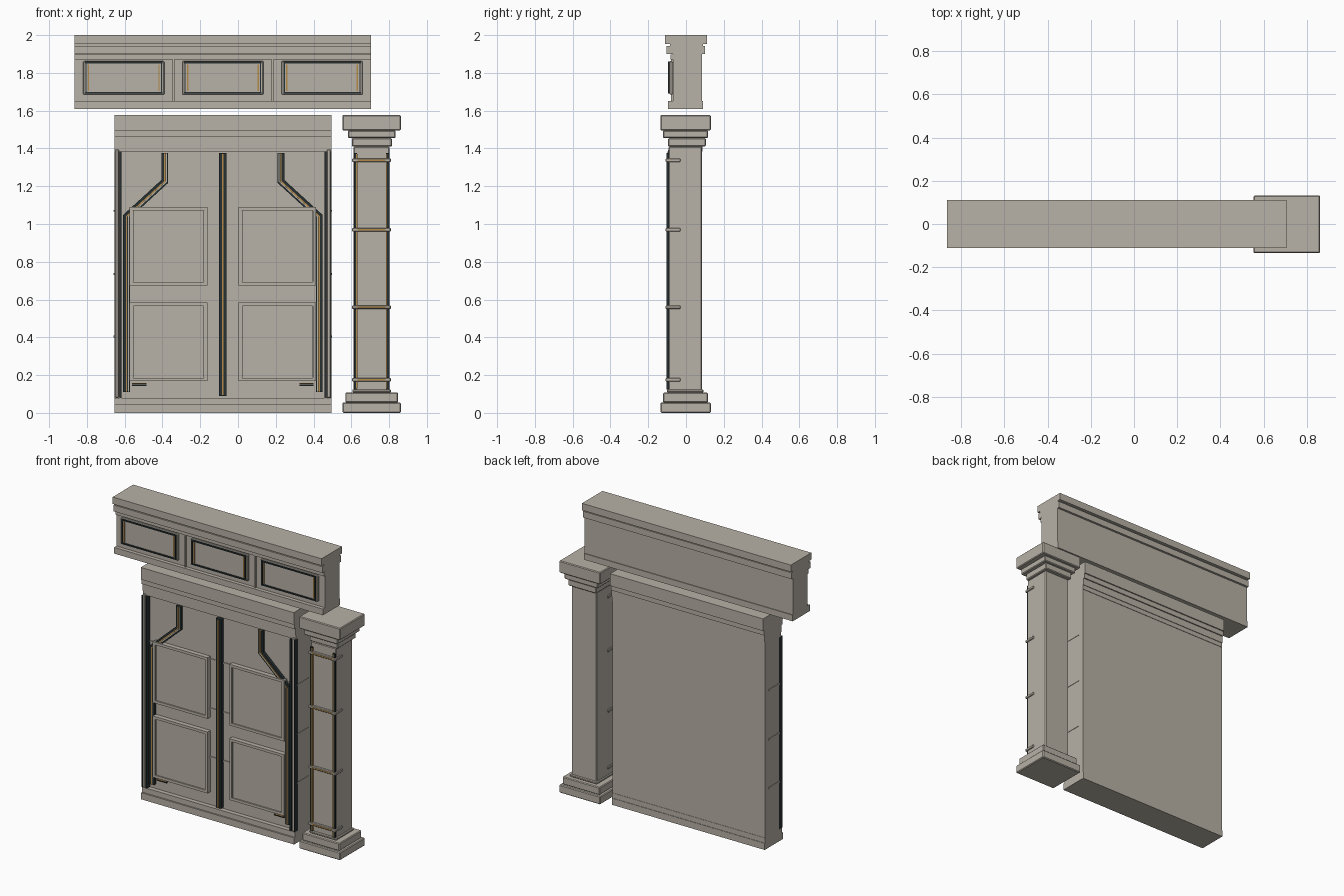
import bpy, bmesh
from mathutils import Vector

cube = bpy.data.objects.get("Cube")
if cube:
    bpy.data.objects.remove(cube)


def material(name, rgb):
    m = bpy.data.materials.new(name)
    m.use_nodes = True
    m.diffuse_color = (*rgb, 1)
    m.node_tree.nodes["Principled BSDF"].inputs["Base Color"].default_value = (*rgb, 1)
    return m


STONE = material("warm stone", (0.48, 0.445, 0.385))
DARK = material("dark metal", (0.02, 0.03, 0.032))
GOLD = material("aged gold", (0.46, 0.26, 0.07))


def finish(name, bm, mat, bevel=0):
    bmesh.ops.recalc_face_normals(bm, faces=bm.faces)
    mesh = bpy.data.meshes.new(name)
    bm.to_mesh(mesh)
    bm.free()
    mesh.materials.append(mat)
    ob = bpy.data.objects.new(name, mesh)
    bpy.context.collection.objects.link(ob)
    if bevel:
        mod = ob.modifiers.new("soft edge", "BEVEL")
        mod.width, mod.segments = bevel, 1
    return ob


def box(name, x, y, z, mat=STONE, bevel=0):
    """Box from its (low, high) extents on each axis."""
    bm = bmesh.new()
    bmesh.ops.create_cube(bm, size=1)
    for v in bm.verts:
        v.co = [e[0] if c < 0 else e[1] for c, e in zip(v.co, (x, y, z))]
    return finish(name, bm, mat, bevel)


def ribbon(name, path, width, y, mat):
    """Mitred strip that follows an x-z path, between two depths."""
    pts = [Vector(p) for p in path]
    bm = bmesh.new()
    rings = []
    for i, p in enumerate(pts):
        a = (p - pts[i - 1]).normalized() if i else (pts[1] - p).normalized()
        b = (pts[i + 1] - p).normalized() if i < len(pts) - 1 else a
        t = (a + b).normalized()
        n = Vector((-t.y, t.x)) * (width / 2 / t.dot(a))
        rings.append([bm.verts.new((q.x, d, q.y)) for q, d in
                      ((p + n, y[0]), (p - n, y[0]), (p - n, y[1]), (p + n, y[1]))])
    for r, s in zip(rings, rings[1:]):
        for k in range(4):
            bm.faces.new((r[k], r[k - 1], s[k - 1], s[k]))
    bm.faces.new(rings[0])
    bm.faces.new(rings[-1])
    return finish(name, bm, mat)


def frame(name, x, z, y, w, mat):
    """Four bars round a rectangle."""
    for side, xs in (("left", (x[0], x[0] + w)), ("right", (x[1] - w, x[1]))):
        box(f"{name}_{side}", xs, y, z, mat)
    for side, zs in (("bottom", (z[0], z[0] + w)), ("top", (z[1] - w, z[1]))):
        box(f"{name}_{side}", (x[0] + w, x[1] - w), y, zs, mat)


# Upper entablature: stacked courses
LX = (-0.865, 0.705)
for name, y, z in (("frieze_base", (-0.095, 0.09), (1.61, 1.652)),
                   ("frieze_body", (-0.07, 0.085), (1.652, 1.90)),
                   ("frieze_bead", (-0.082, 0.085), (1.87, 1.897)),
                   ("frieze_moulding", (-0.102, 0.10), (1.90, 1.943)),
                   ("frieze_neck", (-0.085, 0.09), (1.943, 1.953)),
                   ("frieze_cap", (-0.11, 0.11), (1.953, 2.0))):
    box(name, LX, y, z)

# Entablature panels with dark frames and gold side fillets
for i in range(3):
    x0 = -0.82 + i * 0.525
    x1 = x0 + 0.43
    box("frieze_panel", (x0, x1), (-0.088, -0.07), (1.685, 1.862), STONE, 0.004)
    for z in (1.69, 1.85):
        box("frieze_panel_dark_rail", (x0 + 0.01, x1 - 0.01), (-0.095, -0.085), (z, z + 0.009), DARK)
    for x in (x0 + 0.012, x1 - 0.018):
        box("frieze_panel_dark_stile", (x, x + 0.006), (-0.095, -0.085), (1.699, 1.85), DARK)
    for x in (x0 + 0.025, x1 - 0.032):
        box("frieze_panel_gold_fillet", (x, x + 0.007), (-0.093, -0.085), (1.705, 1.845), GOLD)
    if i < 2:
        box("frieze_divider", (x1 + 0.042, x1 + 0.053), (-0.08, -0.07), (1.652, 1.87))

# Pillar: shaft between stepped base and capital
for name, x, y, z in (("pillar_plinth", (0.553, 0.862), (-0.135, 0.132), (0, 0.055)),
                      ("pillar_base_step", (0.568, 0.848), (-0.122, 0.117), (0.055, 0.107)),
                      ("pillar_shaft", (0.612, 0.802), (-0.092, 0.085), (0.107, 1.41)),
                      ("pillar_neck", (0.605, 0.81), (-0.1, 0.092), (0.107, 0.125)),
                      ("pillar_capital_lower", (0.603, 0.815), (-0.095, 0.105), (1.41, 1.455)),
                      ("pillar_capital_middle", (0.582, 0.834), (-0.122, 0.117), (1.455, 1.495)),
                      ("pillar_abacus", (0.553, 0.862), (-0.135, 0.132), (1.495, 1.577))):
    box(name, x, y, z, STONE, 0.005)
for x, inner in ((0.613, 0.624), (0.783, 0.782)):
    box("pillar_dark_strip", (x, x + 0.018), (-0.102, -0.09), (0.125, 1.375), DARK)
    box("pillar_gold_line", (inner + 0.002, inner + 0.008), (-0.104, -0.09), (0.13, 1.37), GOLD)
for z in (0.175, 0.56, 0.97, 1.337):
    box("pillar_band", (0.604, 0.809), (-0.108, -0.03), (z - 0.009, z + 0.009), STONE, 0.003)
    box("pillar_band_gold", (0.632, 0.782), (-0.1095, -0.1), (z - 0.004, z + 0.004), GOLD)

# Door surround: base and cornice courses
DX = (-0.655, 0.495)
for name, y, z in (("door_base", (-0.105, 0.09), (0, 0.045)),
                   ("door_base_step", (-0.095, 0.087), (0.045, 0.08)),
                   ("door_body", (-0.065, 0.085), (0.08, 1.415)),
                   ("cornice_bead", (-0.085, 0.088), (1.385, 1.415)),
                   ("cornice_lower", (-0.09, 0.092), (1.415, 1.462)),
                   ("cornice_middle", (-0.1, 0.1), (1.462, 1.495)),
                   ("cornice_cap", (-0.108, 0.108), (1.495, 1.577))):
    box(name, DX, y, z)
for z in (0.405, 0.735, 1.07):
    box("door_cross_rail", (-0.658, 0.498), (-0.07, 0.05), (z - 0.005, z + 0.005))

# Door parts mirrored about the centre line
MID = -0.08
for s, side in ((-1, "right"), (1, "left")):
    def span(a, b):
        return tuple(sorted((MID + s * a, MID + s * b)))

    box(f"{side}_jamb", span(0.551, 0.571), (-0.095, -0.065), (0.08, 1.395), STONE, 0.004)
    for a, w in ((0.537, 0.011), (0.5705, 0.0045)):
        box(f"{side}_jamb_dark_strip", span(a, a + w), (-0.099, -0.065), (0.08, 1.385), DARK)

    # Cranked rail with a gold centre line
    path = [(MID + s * d, z) for d, z in ((0.308, 1.375), (0.308, 1.225), (0.51, 1.04), (0.51, 0.11))]
    ribbon(f"{side}_cranked_rail", path, 0.036, (-0.085, -0.06), DARK)
    ribbon(f"{side}_rail_gold_line", path, 0.007, (-0.088, -0.07), GOLD)
    ribbon(f"{side}_rail_stone_fillet", [(x - s * 0.01, z) for x, z in path], 0.005, (-0.087, -0.07), STONE)
    box(f"{side}_rail_foot", span(0.405, 0.48), (-0.078, -0.06), (0.143, 0.149), DARK)
    box(f"{side}_rail_foot_gold", span(0.405, 0.48), (-0.08, -0.06), (0.152, 0.159), GOLD)

    # Raised door panels with a thin raised frame
    for z in ((0.168, 0.585), (0.675, 1.09)):
        x = span(0.082, 0.494)
        box(f"{side}_door_panel", x, (-0.088, -0.06), z, STONE)
        frame(f"{side}_door_panel_frame", x, z, (-0.096, -0.085), 0.018, STONE)
        for a in (0.1, 0.472):
            box(f"{side}_door_panel_groove", span(a, a + 0.003), (-0.0895, -0.085),
                (z[0] + 0.02, z[1] - 0.02), DARK)

# Centre mullion
box("centre_mullion", (-0.1, -0.062), (-0.095, -0.06), (0.09, 1.375), DARK)
box("centre_mullion_gold_line", (-0.086, -0.076), (-0.099, -0.09), (0.095, 1.37), GOLD)
